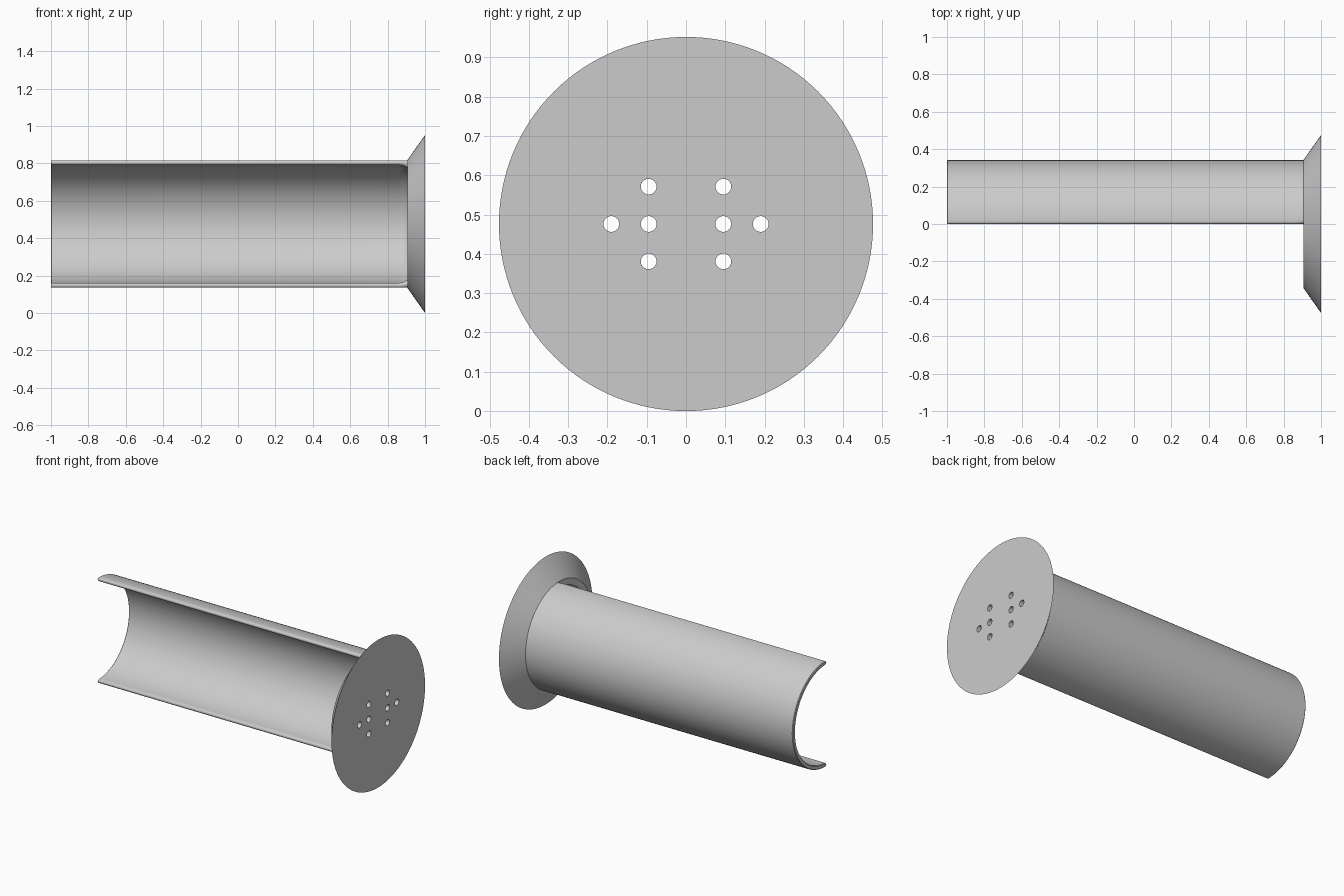
import bpy, bmesh
from math import sin, cos, pi, radians, asin
from mathutils import Matrix

cube = bpy.data.objects.get("Cube")
if cube:
    bpy.data.objects.remove(cube)

AXIS_Z = 0.476        # height of the common axis
TUBE_R, WALL = 0.341, 0.026
FLANGE_R = 0.476
BACK_X = 0.905        # back of the flange
FILLET = 0.075        # rounding between bore and recess floor
FILLET_X = 0.86

grey = bpy.data.materials.new("light_grey")
grey.use_nodes = True
grey.diffuse_color = (0.6, 0.6, 0.6, 1)
grey.node_tree.nodes["Principled BSDF"].inputs["Base Color"].default_value = grey.diffuse_color


def loft(name, rings):
    """Skin closed rings of points and cap both ends."""
    bm = bmesh.new()
    loops = [[bm.verts.new(p) for p in ring] for ring in rings]
    for a, b in zip(loops, loops[1:]):
        for i in range(len(a)):
            j = (i + 1) % len(a)
            bm.faces.new((a[i], a[j], b[j], b[i]))
    bm.faces.new(loops[0])
    bm.faces.new(loops[-1])
    bmesh.ops.recalc_face_normals(bm, faces=bm.faces)
    mesh = bpy.data.meshes.new(name)
    bm.to_mesh(mesh)
    bm.free()
    mesh.materials.append(grey)
    obj = bpy.data.objects.new(name, mesh)
    bpy.context.collection.objects.link(obj)
    return obj


def smooth(obj):
    bpy.ops.object.select_all(action='DESELECT')
    obj.select_set(True)
    bpy.context.view_layer.objects.active = obj
    bpy.ops.object.shade_smooth_by_angle(angle=radians(35))


def circle(x, r, n, y=0, z=AXIS_Z):
    return [(x, y + r * cos(2 * pi * i / n), z + r * sin(2 * pi * i / n)) for i in range(n)]


def fillet_point(t):
    """x and bore radius on the inner fillet at angle t."""
    return FILLET_X + FILLET * sin(t), TUBE_R - WALL - FILLET * (1 - cos(t))


def trough_section(x, inner, outer, n=64, tip=8):
    """Half ring, open to the front, with rounded rims."""
    mid, half = (inner + outer) / 2, (outer - inner) / 2
    base = half / mid              # lifts the rounded rim back to y = 0
    angles = [base + (pi - 2 * base) * i / n for i in range(n + 1)]
    pts = [(outer * sin(a), outer * cos(a)) for a in angles]
    for k in range(1, tip):
        t = pi * k / tip
        pts.append((half - half * sin(t), -mid - half * cos(t)))
    pts += [(inner * sin(a), inner * cos(a)) for a in reversed(angles)]
    for k in range(1, tip):
        t = pi * k / tip
        pts.append((half - half * sin(t), mid - half * cos(t)))
    return [(x, y, AXIS_Z + z) for y, z in pts]


# Half-round trough, with eased free end and a fillet towards the flange
edge = 0.004
sections = [trough_section(-1, TUBE_R - WALL + edge, TUBE_R - edge),
            trough_section(-1 + edge, TUBE_R - WALL, TUBE_R)]
last = asin((BACK_X + 0.002 - FILLET_X) / FILLET)
for k in range(7):
    x, r = fillet_point(last * k / 6)
    sections.append(trough_section(x, r, TUBE_R))
smooth(loft("trough", sections))

# Flared flange with a shallow rounded recess in its back
first = asin((BACK_X - FILLET_X) / FILLET)
profile = [fillet_point(pi / 2 + (first - pi / 2) * k / 8) for k in range(9)]
profile += [(BACK_X, TUBE_R), (1, FLANGE_R)]
flange = loft("flange", [circle(x, r, 128) for x, r in profile])

# Eight drilled holes through the flange
PITCH = 0.095
spots = [(s * PITCH, k * PITCH) for s in (-1, 1) for k in (-1, 0, 1)]
spots += [(-2 * PITCH, 0), (2 * PITCH, 0)]
for y, z in spots:
    drill = loft("drill", [circle(x, 0.02, 32, y, AXIS_Z + z) for x in (0.88, 1.05)])
    drill.hide_render = True
    cut = flange.modifiers.new("hole", 'BOOLEAN')
    cut.operation, cut.solver, cut.object = 'DIFFERENCE', 'EXACT', drill
    bpy.context.view_layer.objects.active = flange
    bpy.ops.object.modifier_apply(modifier=cut.name)
    bpy.data.objects.remove(drill)
smooth(flange)
